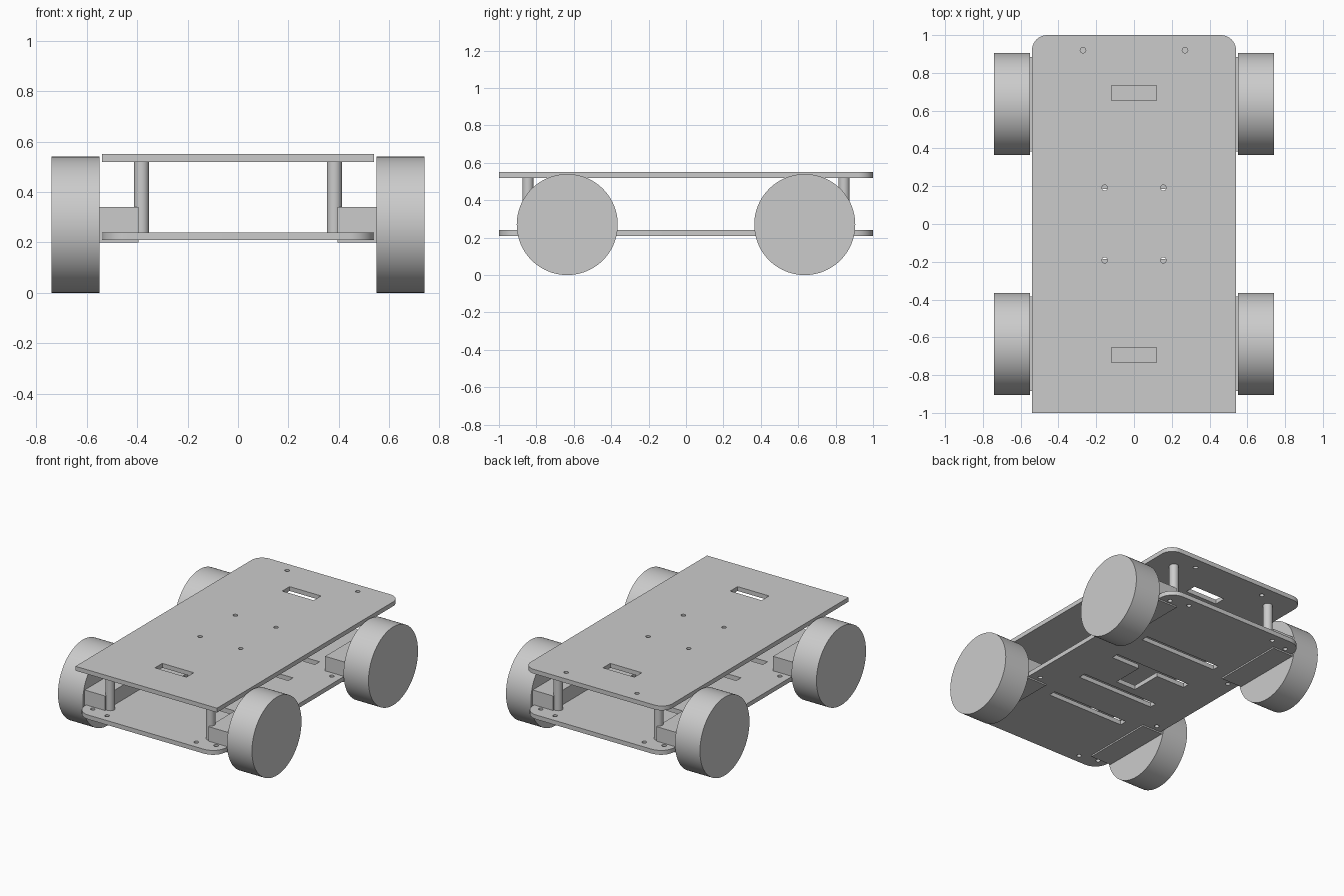
import bpy, bmesh
from math import sin, cos, pi, radians
from mathutils import Matrix, Vector

cube = bpy.data.objects.get("Cube")
if cube:
    bpy.data.objects.remove(cube, do_unlink=True)

# One light grey for the whole chassis
grey = bpy.data.materials.new("light_grey")
grey.use_nodes = True
GREY = (0.6, 0.6, 0.6, 1)
grey.diffuse_color = GREY
grey.node_tree.nodes["Principled BSDF"].inputs["Base Color"].default_value = GREY


def finish(name, bm):
    bmesh.ops.recalc_face_normals(bm, faces=bm.faces)
    mesh = bpy.data.meshes.new(name)
    bm.to_mesh(mesh)
    bm.free()
    mesh.materials.append(grey)
    obj = bpy.data.objects.new(name, mesh)
    bpy.context.collection.objects.link(obj)
    bpy.ops.object.select_all(action='DESELECT')
    obj.select_set(True)
    bpy.context.view_layer.objects.active = obj
    bpy.ops.object.shade_smooth_by_angle(angle=radians(30))
    return obj


def box(name, lo, hi):
    lo, hi = Vector(lo), Vector(hi)
    bm = bmesh.new()
    bmesh.ops.create_cube(bm, size=1, matrix=Matrix.Translation((lo + hi) / 2)
                          @ Matrix.Diagonal((*(hi - lo), 1)))
    return finish(name, bm)


def cylinder(name, centre, radius, length, sides, axis='Z'):
    turn = Matrix.Rotation(pi / 2, 4, 'Y') if axis == 'X' else Matrix()
    bm = bmesh.new()
    bmesh.ops.create_cone(bm, cap_ends=True, segments=sides, radius1=radius, radius2=radius,
                          depth=length, matrix=Matrix.Translation(centre) @ turn)
    return finish(name, bm)


def rect(x0, x1, y0, y1):
    return [(x0, y0), (x1, y0), (x1, y1), (x0, y1)]


def hole(x, y, r=0.015, n=16):
    return [(x + r * cos(2 * pi * i / n), y + r * sin(2 * pi * i / n)) for i in range(n)]


def outline(w, l, front_r, back_r, steps=10):
    """Plate outline with its own corner radius at each end."""
    pts = []
    for k, (sx, sy) in enumerate([(1, 1), (-1, 1), (-1, -1), (1, -1)]):
        r = back_r if sy > 0 else front_r
        if not r:
            pts.append((sx * w, sy * l))
            continue
        for i in range(steps + 1):
            a = (k + i / steps) * pi / 2
            pts.append((sx * (w - r) + r * cos(a), sy * (l - r) + r * sin(a)))
    return pts


def plate(name, z0, z1, loops):
    """Filled flat curve with openings, thickened and turned into a mesh."""
    curve = bpy.data.curves.new(name + "_outline", 'CURVE')
    curve.dimensions = '2D'
    curve.fill_mode = 'BOTH'
    curve.extrude = (z1 - z0) / 2
    for loop in loops:
        spline = curve.splines.new('POLY')
        spline.points.add(len(loop) - 1)
        for point, (x, y) in zip(spline.points, loop):
            point.co = (x, y, 0, 1)
        spline.use_cyclic_u = True
    helper = bpy.data.objects.new(name + "_outline", curve)
    bpy.context.collection.objects.link(helper)
    bpy.context.view_layer.update()
    bm = bmesh.new()
    bm.from_mesh(helper.to_mesh())
    helper.to_mesh_clear()
    bpy.data.objects.remove(helper, do_unlink=True)
    bmesh.ops.remove_doubles(bm, verts=bm.verts, dist=0.0005)
    bmesh.ops.translate(bm, verts=bm.verts, vec=(0, 0, (z0 + z1) / 2))
    return finish(name, bm)


SIDES = (1, -1)
CORNERS = [(sx, sy) for sx in SIDES for sy in SIDES]

# Top plate: square front, rounded back, two cable slots, screw holes
top = [outline(0.54, 1, 0, 0.08)]
top += [rect(-0.12, 0.12, sy * 0.693 - 0.04, sy * 0.693 + 0.04) for sy in SIDES]
top += [hole(sx * 0.155, sy * 0.192) for sx, sy in CORNERS]
top += [hole(sx * 0.27, 0.92) for sx in SIDES]
plate("top_plate", 0.52, 0.55, top)

# Bottom plate: rounded at both ends, cross slots, a T opening, screw holes
bottom = [outline(0.54, 1, 0.1, 0.1)]
for y in (-0.45, -0.16, 0.45):
    bottom.append(rect(-0.29, 0.29, y - 0.025, y + 0.025))
bottom.append([(-0.29, 0.185), (-0.29, 0.135), (-0.075, 0.135), (-0.075, -0.08),
               (0.075, -0.08), (0.075, 0.135), (0.29, 0.135), (0.29, 0.185)])
for x, y in [(0.47, 0.91), (0.34, 0.94), (0.475, 0.345)]:
    bottom += [hole(sx * x, sy * y) for sx, sy in CORNERS]
plate("bottom_plate", 0.21, 0.24, bottom)

# Wheel, motor and standoff at each corner
for sx, sy in CORNERS:
    tag = ("back_" if sy > 0 else "front_") + ("left" if sx > 0 else "right")
    cylinder("wheel_" + tag, (sx * 0.645, sy * 0.635, 0.27), 0.27, 0.19, 96, 'X')
    xs = sorted((sx * 0.395, sx * 0.56))
    ys = sorted((sy * 0.385, sy * 0.885))
    box("motor_" + tag, (xs[0], ys[0], 0.20), (xs[1], ys[1], 0.34))
    cylinder("standoff_" + tag, (sx * 0.383, sy * 0.845, 0.38), 0.03, 0.285, 32)
